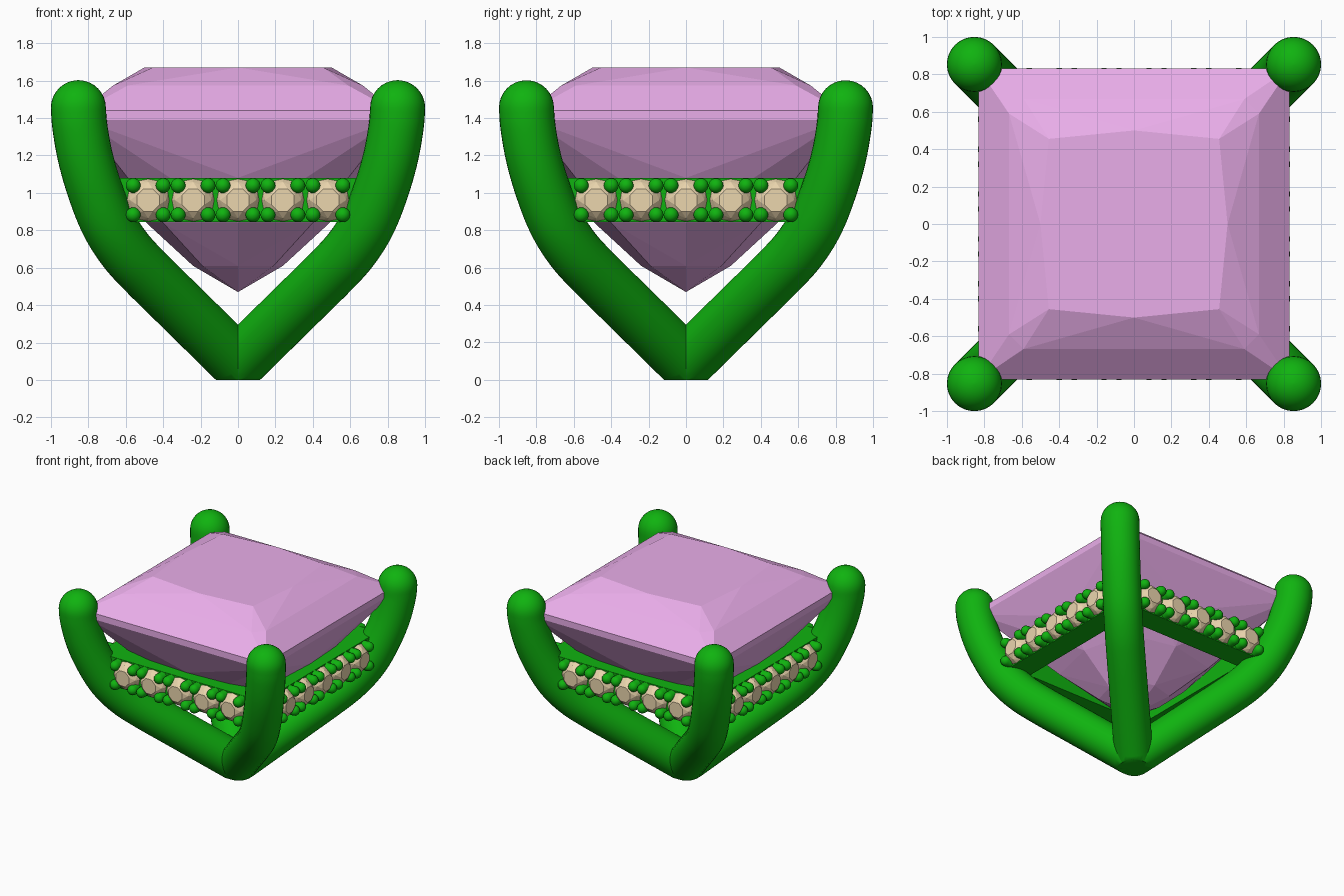
import bpy, bmesh
from math import sin, cos, pi, sqrt, radians
from mathutils import Vector, Matrix

if "Cube" in bpy.data.objects:
    bpy.data.objects.remove(bpy.data.objects["Cube"])


def material(name, color):
    m = bpy.data.materials.new(name)
    m.diffuse_color = (*color, 1)
    m.use_nodes = True
    m.node_tree.nodes["Principled BSDF"].inputs["Base Color"].default_value = m.diffuse_color
    return m


METAL = material("green_metal", (0.005, 0.45, 0.005))
PINK = material("pink_stone", (0.82, 0.42, 0.82))
CREAM = material("cream_stone", (0.83, 0.67, 0.42))


def finish(name, bm, mat, smooth=None):
    bmesh.ops.recalc_face_normals(bm, faces=bm.faces[:])
    me = bpy.data.meshes.new(name)
    bm.to_mesh(me)
    bm.free()
    ob = bpy.data.objects.new(name, me)
    bpy.context.collection.objects.link(ob)
    me.materials.append(mat)
    if smooth:
        bpy.ops.object.select_all(action='DESELECT')
        ob.select_set(True)
        bpy.context.view_layer.objects.active = ob
        bpy.ops.object.shade_smooth_by_angle(angle=radians(smooth))
    return ob


def hull(name, points, mat):
    bm = bmesh.new()
    for p in points:
        bm.verts.new(p)
    res = bmesh.ops.convex_hull(bm, input=bm.verts[:])
    loose = [v for v in bm.verts if not v.link_faces]
    bmesh.ops.delete(bm, geom=loose, context='VERTS')
    bmesh.ops.dissolve_limit(bm, angle_limit=radians(0.5), verts=bm.verts[:], edges=bm.edges[:])
    return finish(name, bm, mat)


def loft(bm, rings):
    vs = [[bm.verts.new(p) for p in r] for r in rings]
    n = len(vs[0])
    for a, b in zip(vs, vs[1:]):
        for i in range(n):
            bm.faces.new((a[i], a[(i + 1) % n], b[(i + 1) % n], b[i]))
    bm.faces.new(vs[0])
    bm.faces.new(vs[-1])


# Claws: round tubes swept along a curved diagonal path, with domed tips
R = 0.147
PATH = [(-0.03, 0.06), (0.0, 0.09), (0.3, 0.385), (0.5, 0.582), (0.61, 0.705), (0.70, 0.85),
        (0.77, 1.03), (0.818, 1.2), (0.846, 1.36), (0.853, 1.455)]


def smooth_path(pts, steps=5):
    p = [Vector(q) for q in pts]
    p = [2 * p[0] - p[1]] + p + [2 * p[-1] - p[-2]]
    out = []
    for i in range(1, len(p) - 2):
        for k in range(steps):
            t = k / steps
            out.append(0.5 * (2 * p[i] + (p[i + 1] - p[i - 1]) * t
                       + (2 * p[i - 1] - 5 * p[i] + 4 * p[i + 1] - p[i + 2]) * t * t
                       + (3 * p[i] - p[i - 1] - 3 * p[i + 1] + p[i + 2]) * t ** 3))
    return out + [p[-2]]


def claw(name, sx, sy):
    c = [Vector((sx * q.x, sy * q.x, q.y)) for q in smooth_path(PATH)]
    side = Vector((-sy, sx, 0)).normalized()

    def ring(center, tangent, r):
        up = tangent.cross(side).normalized()
        return [center + r * (cos(a) * side + sin(a) * up)
                for a in (2 * pi * i / 32 for i in range(32))]

    rings = [ring(c[i], (c[min(i + 1, len(c) - 1)] - c[max(i - 1, 0)]).normalized(), R)
             for i in range(len(c))]
    up = Vector((0, 0, 1))
    rings[-1] = ring(c[-1], up, R)
    for k in range(1, 9):
        a = k / 8 * radians(88)
        rings.append(ring(c[-1] + up * R * sin(a), up, R * cos(a)))
    bm = bmesh.new()
    loft(bm, rings)
    # flat foot
    cut = bmesh.ops.bisect_plane(bm, geom=bm.verts[:] + bm.edges[:] + bm.faces[:],
                                 plane_co=(0, 0, 0), plane_no=(0, 0, -1), clear_outer=True)
    edges = [e for e in cut['geom_cut'] if isinstance(e, bmesh.types.BMEdge)]
    bmesh.ops.holes_fill(bm, edges=edges)
    finish(name, bm, METAL, 40)


for label, sx, sy in (("front_right", 1, -1), ("front_left", -1, -1),
                      ("back_right", 1, 1), ("back_left", -1, 1)):
    claw("claw_" + label, sx, sy)


# Centre stone: square cut, hull of stacked outlines
def outline(corner, mid, z):
    pts = [(sx * corner, sy * corner, z) for sx in (-1, 1) for sy in (-1, 1)]
    return pts + [(mid, 0, z), (-mid, 0, z), (0, mid, z), (0, -mid, z)]


gem = outline(0.455, 0.5, 1.67)
for sx in (-1, 1):
    for sy in (-1, 1):
        gem += [(sx * 0.59, sy * 0.668, 1.573), (sx * 0.668, sy * 0.59, 1.573)]
        gem += [(sx * 0.832, sy * 0.832, z) for z in (1.44, 1.39)]
gem += outline(0.56, 0.66, 1.08) + outline(0.40, 0.49, 0.84)
gem += outline(0.19, 0.24, 0.61) + [(0, 0, 0.47)]
hull("centre_stone", gem, PINK)


# Gallery rails: one bar per side with five small stones and their beads
def bead(bm, x, z, r=0.04):
    y0, y1 = -0.70, -0.795
    rings = [[Vector((x + r * cos(a), y0, z + r * sin(a))) for a in
              (2 * pi * i / 14 for i in range(14))]]
    for k in range(6):
        t = k / 5 * radians(85)
        rings.append([Vector((x + r * cos(t) * cos(a), y1 - r * sin(t), z + r * cos(t) * sin(a)))
                      for a in (2 * pi * i / 14 for i in range(14))])
    loft(bm, rings)


def small_stone(bm, x, z):
    def ring(n, r, y, off=0):
        return [bm.verts.new((x + r * cos(2 * pi * (i + off) / n), y, z + r * sin(2 * pi * (i + off) / n)))
                for i in range(n)]
    vs = ring(8, 0.065, -0.815, 0.5) + ring(8, 0.097, -0.788) + ring(16, 0.113, -0.755)
    vs += ring(16, 0.113, -0.74) + [bm.verts.new((x, -0.62, z))]
    bmesh.ops.convex_hull(bm, input=vs)


for i, side in enumerate(("front", "right", "back", "left")):
    turn = Matrix.Rotation(i * pi / 2, 4, 'Z')
    bar, beads, stones = bmesh.new(), bmesh.new(), bmesh.new()
    bmesh.ops.create_cube(bar, size=1, matrix=Matrix.Translation((0, -0.655, 0.961))
                          @ Matrix.Diagonal((1.40, 0.19, 0.236, 1)))
    for k in range(-2, 3):
        small_stone(stones, k * 0.24, 0.961)
        for dx in (-0.08, 0.08):
            for dz in (-0.078, 0.078):
                bead(beads, k * 0.24 + dx, 0.961 + dz)
    for bm in (bar, beads, stones):
        bm.transform(turn)
    finish(side + "_rail", bar, METAL)
    finish(side + "_beads", beads, METAL, 40)
    finish(side + "_small_stones", stones, CREAM)
